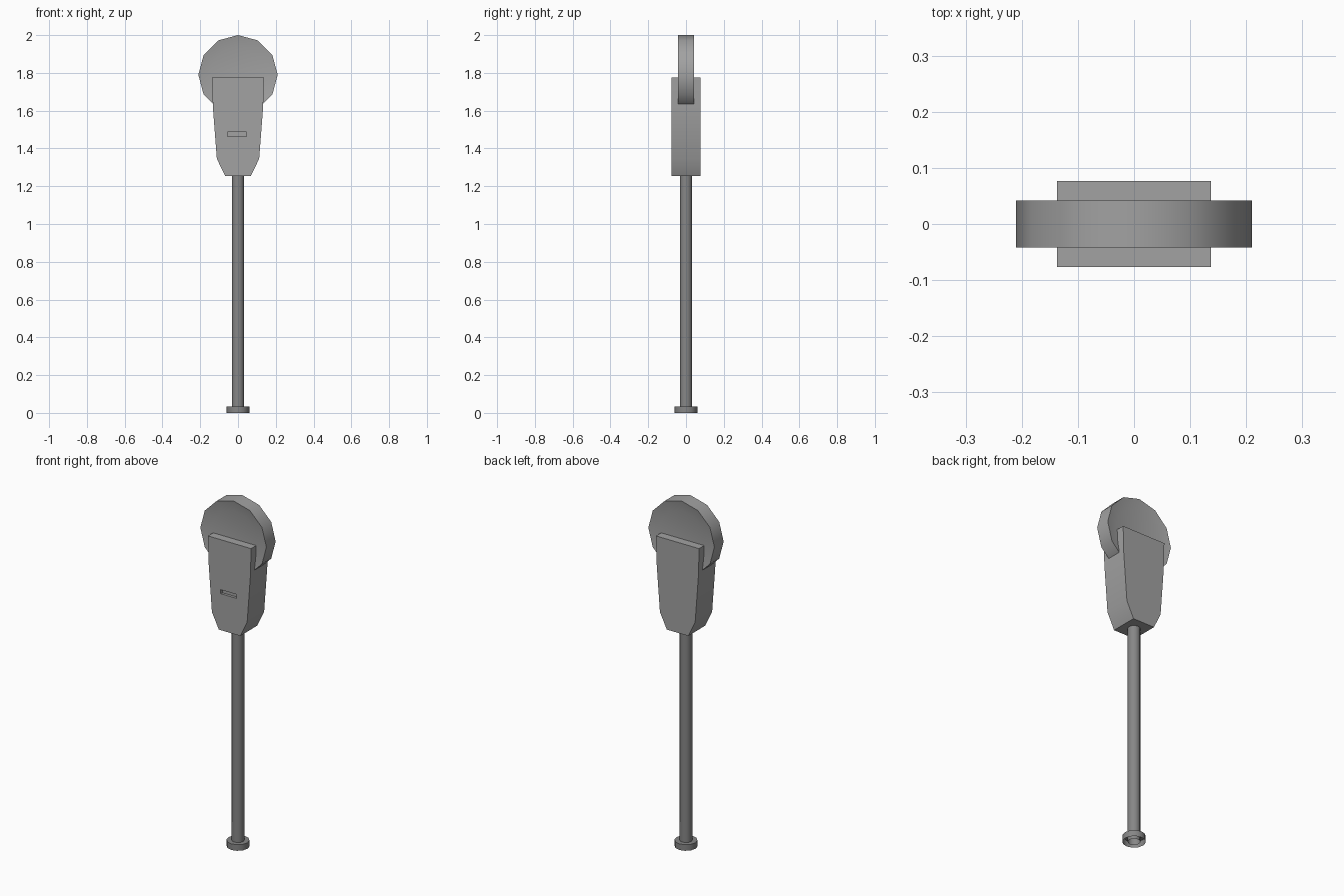
import bpy, bmesh, math
from mathutils import Matrix

if "Cube" in bpy.data.objects:
    bpy.data.objects.remove(bpy.data.objects["Cube"])


def material(name, v):
    m = bpy.data.materials.new(name)
    m.diffuse_color = (v, v, v, 1)
    m.use_nodes = True
    m.node_tree.nodes["Principled BSDF"].inputs["Base Color"].default_value = m.diffuse_color
    return m


HEAD = material("mid grey", 0.36)
POLE = material("dark grey", 0.24)


def finish(name, bm, mat, smooth=True):
    me = bpy.data.meshes.new(name)
    bm.to_mesh(me)
    bm.free()
    ob = bpy.data.objects.new(name, me)
    bpy.context.collection.objects.link(ob)
    me.materials.append(mat)
    if smooth:
        bpy.ops.object.select_all(action='DESELECT')
        ob.select_set(True)
        bpy.context.view_layer.objects.active = ob
        bpy.ops.object.shade_smooth_by_angle(angle=math.radians(35))
    return ob


def prism(outline, depth):
    """Extrude an x-z outline symmetrically about y = 0."""
    bm = bmesh.new()
    face = bm.faces.new([bm.verts.new((x, -depth, z)) for x, z in outline])
    ext = bmesh.ops.extrude_face_region(bm, geom=[face])
    for v in ext["geom"]:
        if isinstance(v, bmesh.types.BMVert):
            v.co.y = depth
    bmesh.ops.recalc_face_normals(bm, faces=bm.faces)
    return bm


def lathe(name, profile, mat, sides=12):
    """Spin an r-z profile around the z axis, leaving the ends open."""
    bm = bmesh.new()
    rings = [[bm.verts.new((r * math.cos(2 * math.pi * i / sides),
                            r * math.sin(2 * math.pi * i / sides), z))
              for i in range(sides)] for r, z in profile]
    for a, b in zip(rings, rings[1:]):
        for i in range(sides):
            j = (i + 1) % sides
            bm.faces.new((a[i], a[j], b[j], b[i]))
    return finish(name, bm, mat)


# Round dial housing with a recessed window on both sides
circle = [(0.21 * math.sin(i * math.pi / 6), 1.79 + 0.21 * math.cos(i * math.pi / 6))
          for i in range(12)]
bm = prism(circle, 0.042)
caps = [f for f in bm.faces if len(f.verts) == 12]
bmesh.ops.inset_individual(bm, faces=caps, thickness=0.061)
for f in caps:
    bmesh.ops.translate(bm, verts=f.verts, vec=-0.012 * f.normal)
finish("dial_housing", bm, HEAD)

# Tapered meter body
right = [(0.137, 1.775), (0.133, 1.62), (0.112, 1.345), (0.068, 1.255)]
body = finish("meter_body", prism(right + [(-x, z) for x, z in reversed(right)], 0.077), HEAD)

# Coin slot cut into the front
bm = bmesh.new()
bmesh.ops.create_cube(bm, size=1, matrix=Matrix.Translation((-0.006, -0.077, 1.476))
                      @ Matrix.Diagonal((0.1, 0.03, 0.023, 1)))
cutter = finish("coin_slot_cutter", bm, HEAD, smooth=False)
cutter.hide_render = True
cutter.display_type = 'WIRE'
cut = body.modifiers.new("coin_slot", 'BOOLEAN')
cut.operation = 'DIFFERENCE'
cut.solver = 'EXACT'
cut.object = cutter

# Post and its collar, hollow underneath
lathe("post", [(0.033, 0.0), (0.033, 1.27)], POLE)
lathe("base_collar", [(0.06, 0.0), (0.06, 0.035), (0.033, 0.035)], POLE)
